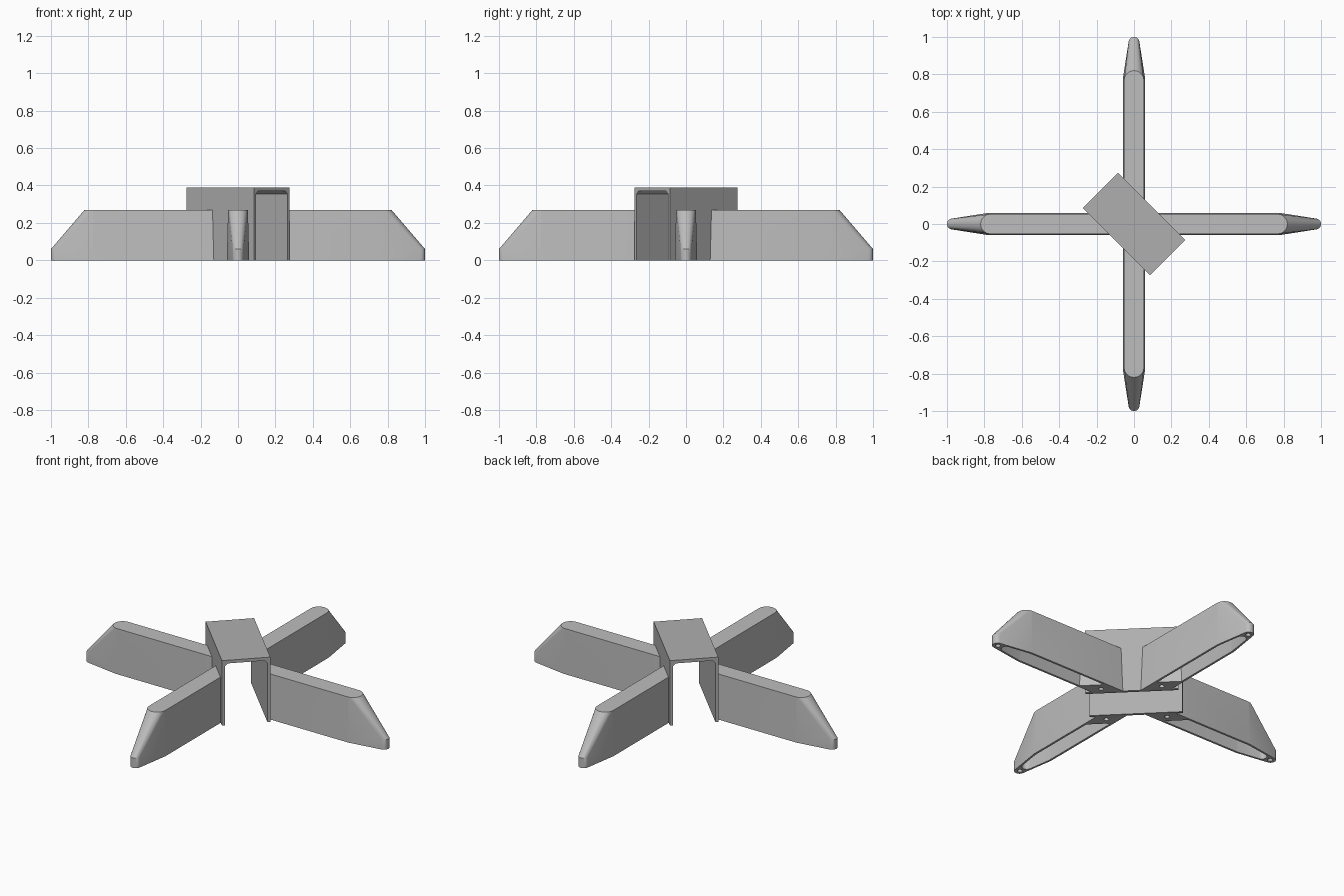
import bpy, bmesh
from math import sin, cos, pi, radians
from mathutils import Matrix

old = bpy.data.objects.get("Cube")
if old:
    bpy.data.objects.remove(old, do_unlink=True)


def make_material(name, value):
    mat = bpy.data.materials.new(name)
    mat.use_nodes = True
    colour = (value, value, value, 1)
    mat.diffuse_color = colour
    mat.node_tree.nodes["Principled BSDF"].inputs["Base Color"].default_value = colour
    return mat


leg_grey = make_material("light grey", 0.51)
bracket_grey = make_material("mid grey", 0.43)


def add_object(name, bm, mat):
    bmesh.ops.recalc_face_normals(bm, faces=bm.faces)
    mesh = bpy.data.meshes.new(name)
    bm.to_mesh(mesh)
    bm.free()
    mesh.materials.append(mat)
    obj = bpy.data.objects.new(name, mesh)
    bpy.context.collection.objects.link(obj)
    return obj


def circle(cx, radius, z, steps=32):
    return [(cx + radius * cos(2 * pi * i / steps), radius * sin(2 * pi * i / steps), z)
            for i in range(steps)]


def hull(name, points, mat):
    bm = bmesh.new()
    for p in points:
        bm.verts.new(p)
    found = bmesh.ops.convex_hull(bm, input=bm.verts)
    loose = {v for v in found["geom_interior"] + found["geom_unused"]
             if isinstance(v, bmesh.types.BMVert)}
    bmesh.ops.delete(bm, geom=list(loose), context="VERTS")
    bmesh.ops.dissolve_limit(bm, angle_limit=radians(0.5), verts=bm.verts, edges=bm.edges)
    return add_object(name, bm, mat)


def leg_points(start, slant, wide, narrow, low, high, shoulder, tip):
    """Body cut at 45 degrees at its inner end, drafted upward, sloping to a rounded tip."""
    points = []
    for half, z in ((wide, low), (narrow, high)):
        for y in (-half, half):
            points.append((start - slant * y, y, z))
    points += [(0.775, -wide, low), (0.775, wide, low)]
    points += circle(shoulder[0], narrow, high)
    for z in tip[2]:
        points += circle(tip[0], tip[1], z)
    return points


def cut(obj, cutter):
    mod = obj.modifiers.new("cut", "BOOLEAN")
    mod.operation = "DIFFERENCE"
    mod.solver = "EXACT"
    mod.object = cutter
    cutter.hide_render = True
    bpy.context.view_layer.objects.active = obj
    bpy.ops.object.modifier_apply(modifier=mod.name)
    bpy.data.objects.remove(cutter, do_unlink=True)


# Four hollow legs with screw holes underneath
names = ["left_leg", "back_leg", "right_leg", "front_leg"]
for i, name in enumerate(names):
    slant = 1 if i % 2 == 0 else -1
    leg = hull(name, leg_points(0.187, slant, 0.06, 0.053, 0, 0.27,
                                (0.767,), (0.971, 0.029, (0, 0.06))), leg_grey)
    cut(leg, hull("cavity", leg_points(0.3, slant, 0.048, 0.041, -0.02, 0.252,
                                       (0.75,), (0.91, 0.027, (-0.02, 0.05))), leg_grey))
    for x, depth in ((0.235, 0.15), (0.968, 0.04)):
        cut(leg, hull("hole", circle(x, 0.014, -0.02, 16) + circle(x, 0.014, depth, 16), leg_grey))
    leg.data.transform(Matrix.Rotation(i * pi / 2, 4, "Z"))
    bpy.ops.object.select_all(action="DESELECT")
    leg.select_set(True)
    bpy.context.view_layer.objects.active = leg
    bpy.ops.object.shade_smooth_by_angle(angle=radians(30))

# Central channel bracket: a U profile with chamfered inner corners
half, wall, top, chamfer, length = 0.134, 0.016, 0.39, 0.016, 0.51
inner, ceiling = half - wall, top - 0.019
side = [(half, top), (half, 0), (inner, 0), (inner, ceiling - chamfer), (inner - chamfer, ceiling)]
profile = side + [(-p, z) for p, z in reversed(side)]
bm = bmesh.new()
face = bm.faces.new([bm.verts.new((p, -length / 2, z)) for p, z in profile])
extruded = bmesh.ops.extrude_face_region(bm, geom=[face])["geom"]
bmesh.ops.translate(bm, vec=(0, length, 0),
                    verts=[g for g in extruded if isinstance(g, bmesh.types.BMVert)])
bracket = add_object("center_bracket", bm, bracket_grey)
bracket.data.transform(Matrix.Rotation(pi / 4, 4, "Z"))
